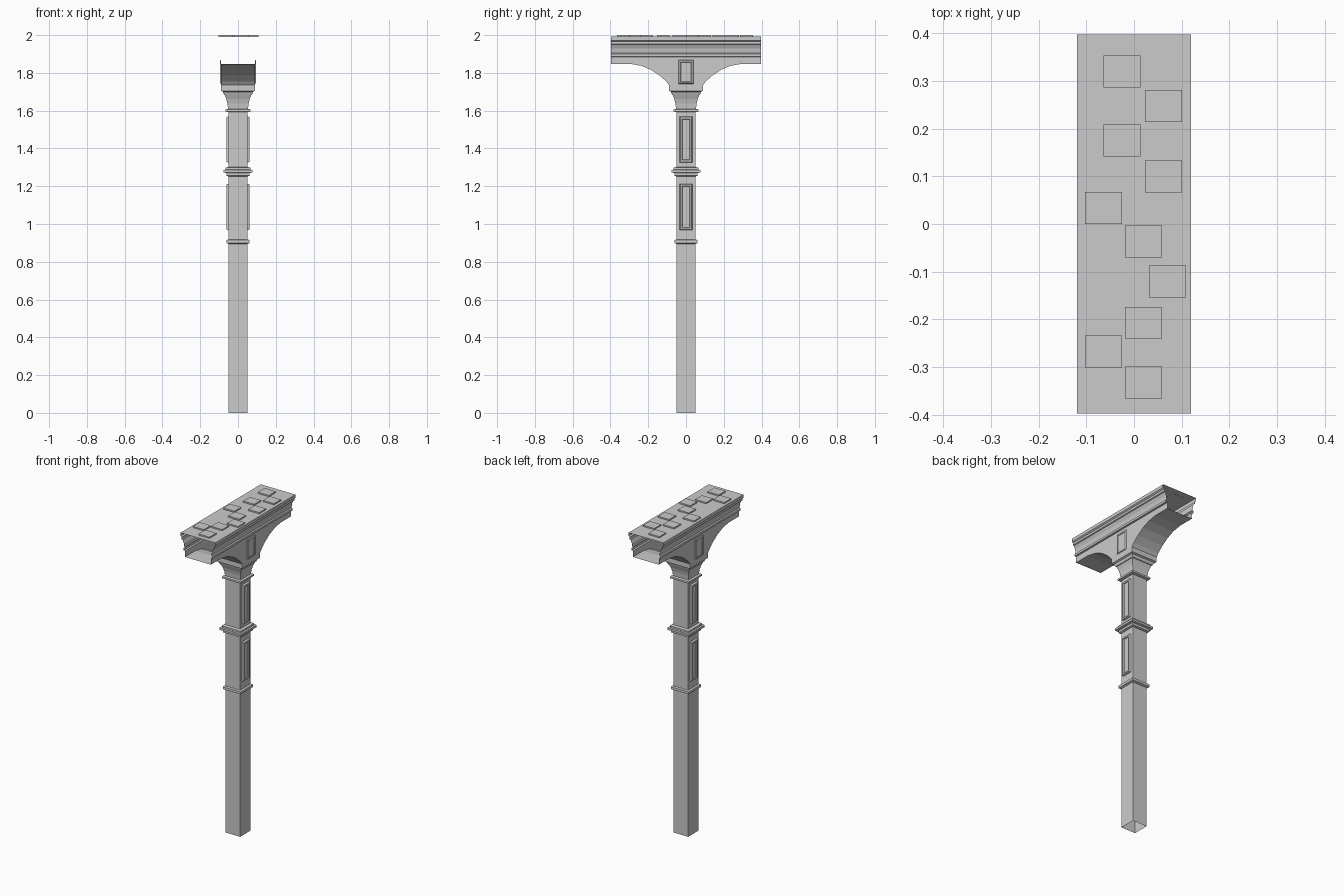
import bpy, bmesh

if "Cube" in bpy.data.objects:
    bpy.data.objects.remove(bpy.data.objects["Cube"])


def make(name, verts, faces, outward=False):
    me = bpy.data.meshes.new(name)
    me.from_pydata(verts, [], faces)
    bm = bmesh.new()
    bm.from_mesh(me)
    bmesh.ops.remove_doubles(bm, verts=bm.verts, dist=1e-5)
    bmesh.ops.recalc_face_normals(bm, faces=bm.faces)
    bm.to_mesh(me)
    bm.free()
    ob = bpy.data.objects.new(name, me)
    bpy.context.collection.objects.link(ob)
    return ob


def square_rings(name, profile):
    """Stack of square rings, profile = (half width, z)."""
    verts, faces = [], []
    for r, z in profile:
        verts += [(-r, -r, z), (r, -r, z), (r, r, z), (-r, r, z)]
    for i in range(len(profile) - 1):
        for j in range(4):
            a, b = i * 4 + j, i * 4 + (j + 1) % 4
            faces.append((a, b, b + 4, a + 4))
    return make(name, verts, faces)


def panel(name, side, x, hy, z0, z1, rise, border):
    """Raised frame with a slightly sunken centre on a side face."""
    rings = [(0, 0), (rise, border * 0.3), (rise, border), (rise * 0.5, border * 1.2)]
    verts, faces = [], []
    for out, inset in rings:
        px, y, a, b = side * (x + out), hy - inset, z0 + inset, z1 - inset
        verts += [(px, -y, a), (px, y, a), (px, y, b), (px, -y, b)]
    for i in range(len(rings) - 1):
        for j in range(4):
            a, b = i * 4 + j, i * 4 + (j + 1) % 4
            faces.append((a, b, b + 4, a + 4))
    n = len(verts)
    faces.append((n - 4, n - 3, n - 2, n - 1))
    ob = make(name, verts, faces)
    # open shell: make the face normals point away from the post
    if ob.data.polygons[-1].normal.x * side < 0:
        ob.data.flip_normals()
    return ob


# Post with moulded bands and flared capital, open at the bottom
square_rings("post", [
    (0.05, 0), (0.05, 0.895), (0.062, 0.9), (0.062, 0.915), (0.05, 0.918),
    (0.05, 1.252), (0.062, 1.256), (0.062, 1.27), (0.076, 1.273), (0.076, 1.286),
    (0.066, 1.288), (0.066, 1.298), (0.05, 1.302),
    (0.05, 1.592), (0.065, 1.595), (0.065, 1.606), (0.053, 1.61),
    (0.056, 1.638), (0.062, 1.662), (0.07, 1.682), (0.074, 1.684),
    (0.08, 1.7), (0.09, 1.705), (0.09, 1.735)])

# Bracket: arched underside and flat side walls
W, L, WALL = 0.09, 0.397, 1.885
half = [(0.09, 1.735), (0.105, 1.755), (0.14, 1.786), (0.185, 1.816),
        (0.235, 1.837), (0.295, 1.848), (L, 1.848)]
arch = [(-y, z) for y, z in reversed(half)] + half
verts, faces = [], []
for y, z in arch:
    verts += [(-W, y, WALL), (-W, y, z), (W, y, z), (W, y, WALL)]
for i in range(len(arch) - 1):
    for j in range(3):
        if j == 1 and i == len(half) - 1:
            continue  # open where the capital joins
        a = i * 4 + j
        faces.append((a, a + 1, a + 5, a + 4))
make("arched_bracket", verts, faces)

# Cornice sheets closed by the top plate, ends left open
side = [(W, WALL), (0.1, 1.887), (0.1, 1.9), (0.093, 1.904), (0.097, 1.93),
        (0.106, 1.95), (0.112, 1.953), (0.112, 1.966), (0.12, 1.972), (0.12, 1.992)]
prof = side + [(-x, z) for x, z in reversed(side)]
verts, faces = [], []
for x, z in prof:
    verts += [(x, -L, z), (x, L, z)]
for i in range(len(prof) - 1):
    faces.append((2 * i, 2 * i + 1, 2 * i + 3, 2 * i + 2))
make("cornice", verts, faces)

# Framed panels on both sides of the post and bracket
for s, tag in ((1, "right"), (-1, "left")):
    panel("lower_panel_" + tag, s, 0.05, 0.034, 0.967, 1.213, 0.011, 0.013)
    panel("upper_panel_" + tag, s, 0.05, 0.034, 1.325, 1.57, 0.011, 0.013)
    panel("bracket_panel_" + tag, s, W, 0.04, 1.742, 1.868, 0.005, 0.011)

# Raised tiles on the top plate
tiles = [(-0.025, 0.32), (0.062, 0.247), (-0.025, 0.175), (0.062, 0.1),
         (-0.064, 0.034), (0.02, -0.037), (0.07, -0.121), (0.02, -0.207),
         (-0.064, -0.267), (0.02, -0.332)]
for k, (x, y) in enumerate(tiles):
    bpy.ops.mesh.primitive_cube_add(size=1, location=(x, y, 1.9955))
    ob = bpy.context.object
    ob.name = "top_tile_%d" % (k + 1)
    ob.scale = (0.077, 0.067, 0.009)
